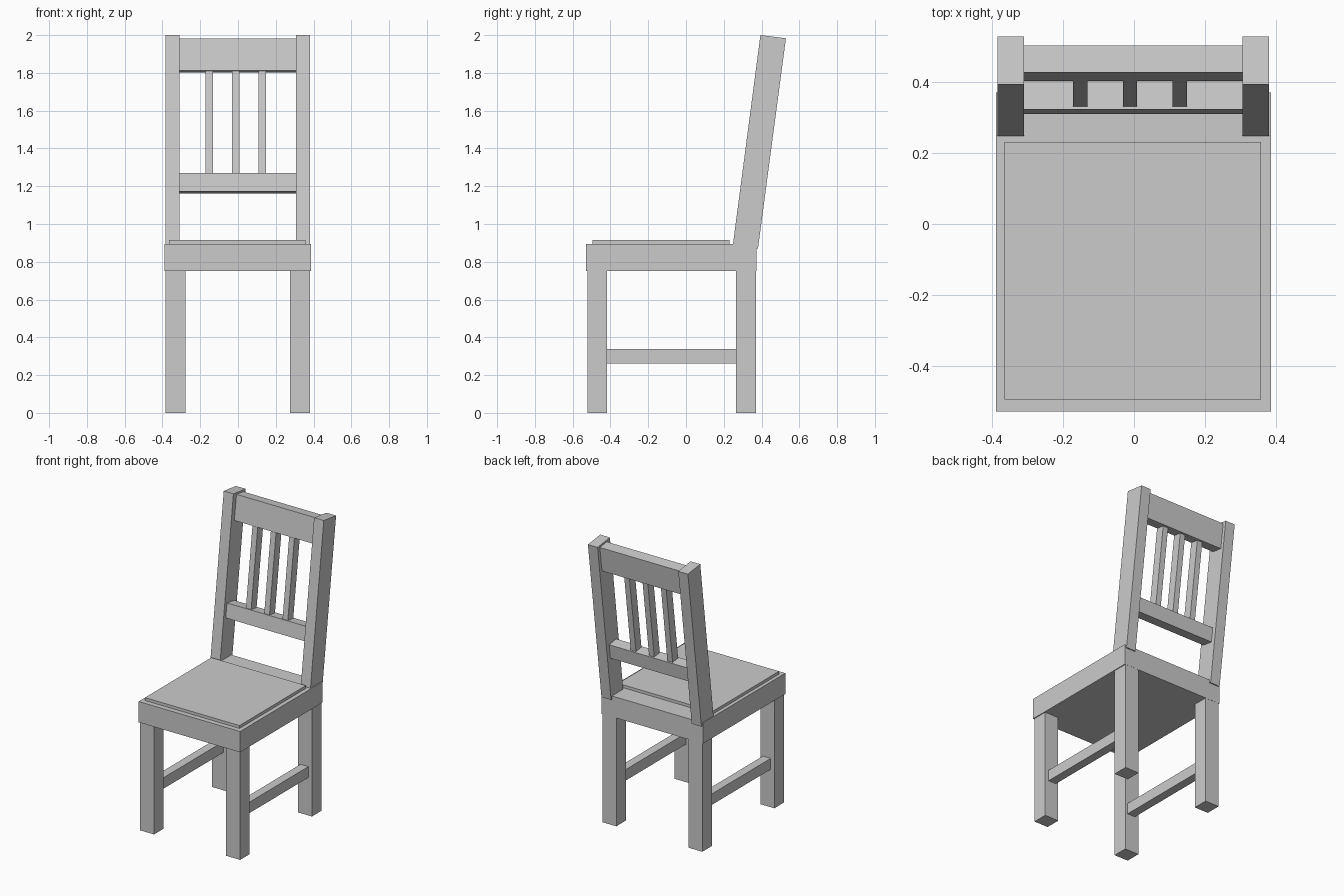
import bpy, bmesh

if "Cube" in bpy.data.objects:
    bpy.data.objects.remove(bpy.data.objects["Cube"])


def prism(name, x0, x1, profile):
    """Extrude a (y, z) outline from x0 to x1."""
    bm = bmesh.new()
    face = bm.faces.new([bm.verts.new((x0, y, z)) for y, z in profile])
    ext = bmesh.ops.extrude_face_region(bm, geom=[face])
    moved = [g for g in ext["geom"] if isinstance(g, bmesh.types.BMVert)]
    bmesh.ops.translate(bm, verts=moved, vec=(x1 - x0, 0, 0))
    bmesh.ops.recalc_face_normals(bm, faces=bm.faces)
    mesh = bpy.data.meshes.new(name)
    bm.to_mesh(mesh)
    bm.free()
    obj = bpy.data.objects.new(name, mesh)
    bpy.context.collection.objects.link(obj)
    return obj


def box(name, x0, x1, y0, y1, z0, z1):
    return prism(name, x0, x1, [(y0, z0), (y1, z0), (y1, z1), (y0, z1)])


CX = -0.002  # centre line of the chair


def sides(inner, outer):
    """Yield the left and right x ranges mirrored about the centre line."""
    yield "left", CX - outer, CX - inner
    yield "right", CX + inner, CX + outer


# Seat and its thin raised pad
box("seat", -0.39, 0.387, -0.53, 0.372, 0.75, 0.894)
box("seat_pad", -0.366, 0.358, -0.495, 0.231, 0.894, 0.914)

# Legs
for side, a, b in sides(0.276, 0.383):
    box(f"front_leg_{side}", a, b, -0.521, -0.417, 0, 0.75)
    box(f"back_leg_{side}", a, b, 0.265, 0.371, 0, 0.75)

# Side stretchers between the front and back legs
for side, a, b in sides(0.295, 0.355):
    box(f"stretcher_{side}", a, b, -0.417, 0.265, 0.262, 0.338)

# Leaning back posts
for side, a, b in sides(0.309, 0.383):
    prism(f"back_post_{side}", a, b,
          [(0.248, 0.888), (0.381, 0.87), (0.529, 1.983), (0.394, 2.0)])

# Rails between the posts
prism("top_rail", CX - 0.309, CX + 0.309,
      [(0.404, 1.812), (0.481, 1.801), (0.504, 1.973), (0.428, 1.983)])
prism("lower_rail", CX - 0.309, CX + 0.309,
      [(0.310, 1.173), (0.389, 1.162), (0.402, 1.260), (0.324, 1.271)])

# Upright slats
for i in range(3):
    x = -0.152 + 0.1405 * i
    prism(f"back_slat_{i + 1}", x - 0.02, x + 0.02,
          [(0.332, 1.27), (0.392, 1.262), (0.464, 1.803), (0.404, 1.811)])
